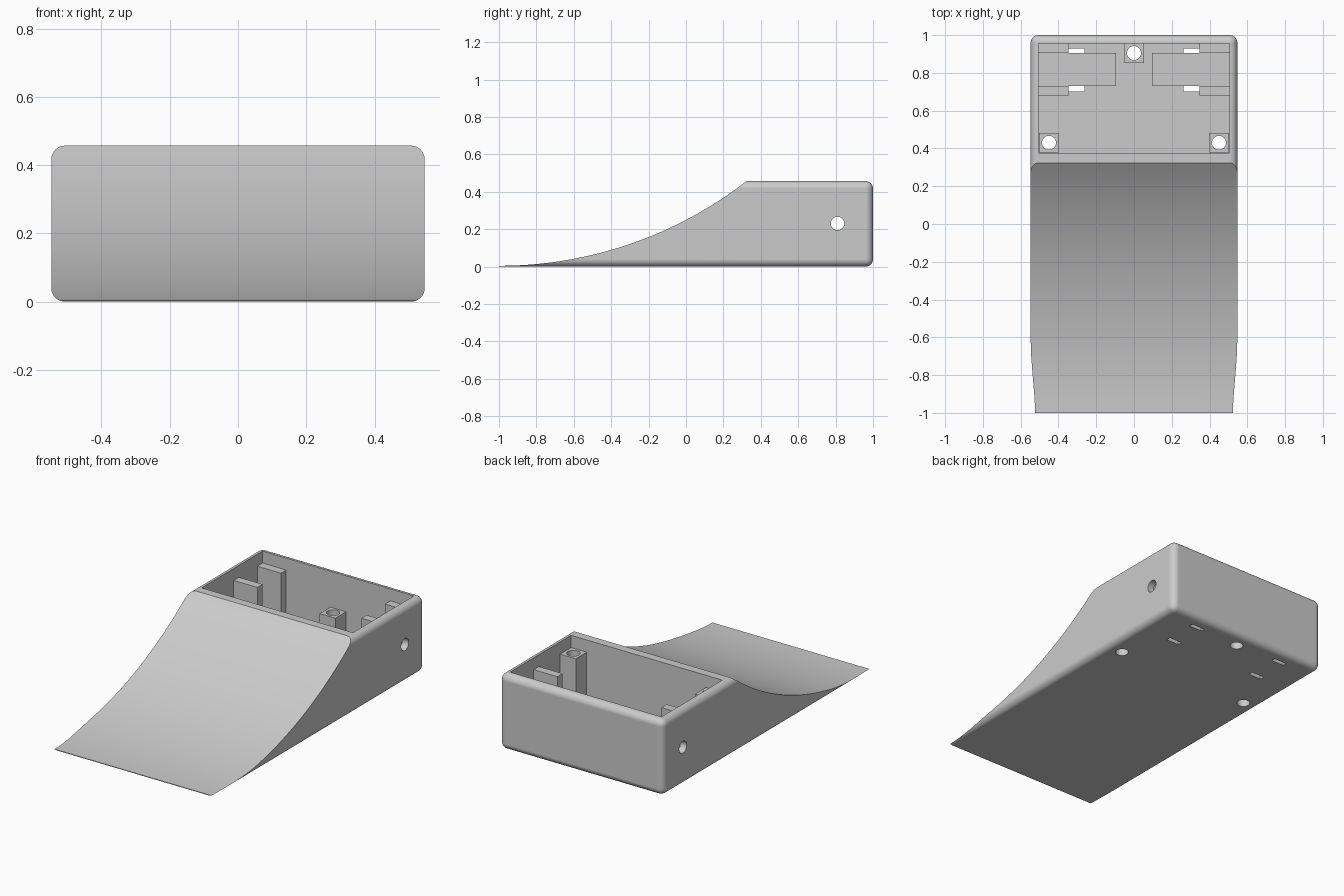
import bpy
import bmesh
import math
from mathutils import Matrix, Vector

old = bpy.data.objects.get("Cube")
if old:
    bpy.data.objects.remove(old)

grey = bpy.data.materials.new("light grey plastic")
grey.use_nodes = True
colour = (0.6, 0.6, 0.6, 1)
grey.diffuse_color = colour
grey.node_tree.nodes["Principled BSDF"].inputs["Base Color"].default_value = colour

WIDTH, HEIGHT, FILLET = 0.547, 0.457, 0.04
INNER_X, INNER_FRONT, INNER_BACK, FLOOR = 0.505, 0.375, 0.955, 0.045
EMBED = 0.01  # how far inner parts sink into walls and floor


def finish(name, bm):
    bmesh.ops.recalc_face_normals(bm, faces=bm.faces)
    mesh = bpy.data.meshes.new(name)
    bm.to_mesh(mesh)
    bm.free()
    mesh.materials.append(grey)
    obj = bpy.data.objects.new(name, mesh)
    bpy.context.collection.objects.link(obj)
    return obj


def box(name, x, y, z, fillet=0):
    bm = bmesh.new()
    bmesh.ops.create_cube(bm, size=1)
    for v in bm.verts:
        v.co = Vector([(r[0] + r[1]) / 2 + c * (r[1] - r[0])
                       for r, c in zip((x, y, z), v.co)])
    if fillet:
        bmesh.ops.bevel(bm, geom=bm.edges[:], offset=fillet, segments=8,
                        profile=0.5, affect='EDGES')
    return finish(name, bm)


def cylinder(name, centre, radius, length, axis='Z'):
    bm = bmesh.new()
    turn = Matrix.Rotation(math.pi / 2, 4, 'Y') if axis == 'X' else Matrix()
    bmesh.ops.create_cone(bm, cap_ends=True, segments=32, radius1=radius,
                          radius2=radius, depth=length,
                          matrix=Matrix.Translation(centre) @ turn)
    return finish(name, bm)


def select(obj):
    bpy.ops.object.select_all(action='DESELECT')
    obj.select_set(True)
    bpy.context.view_layer.objects.active = obj


def cut(obj, cutter):
    cutter.hide_render = True
    select(obj)
    mod = obj.modifiers.new("cut", 'BOOLEAN')
    mod.operation = 'DIFFERENCE'
    mod.solver = 'EXACT'
    mod.object = cutter
    bpy.ops.object.modifier_apply(modifier=mod.name)
    bpy.data.objects.remove(cutter)


def smooth(obj):
    select(obj)
    bpy.ops.object.shade_smooth_by_angle(angle=math.radians(30))


def ramp_cutter():
    # Everything above a concave arc and ahead of the thin front lip
    radius, lip, steps = 2.16, 0.004, 40
    end = math.asin(1.4 / radius)
    pts = [(-1 + radius * math.sin(end * i / steps),
            lip + radius * (1 - math.cos(end * i / steps)))
           for i in range(steps + 1)]
    pts += [(pts[-1][0], 0.7), (-1.5, 0.7), (-1.5, -0.1), (-1, -0.1)]
    bm = bmesh.new()
    face = bm.faces.new([bm.verts.new((-0.8, y, z)) for y, z in pts])
    new = bmesh.ops.extrude_face_region(bm, geom=[face])["geom"]
    bmesh.ops.translate(bm, vec=(1.6, 0, 0),
                        verts=[g for g in new if isinstance(g, bmesh.types.BMVert)])
    return finish("ramp_cutter", bm)


# Rounded housing with a swept ramp and an open compartment
body = box("ramp_housing", (-WIDTH, WIDTH), (-1.3, 1), (0, HEIGHT), FILLET)
cut(body, ramp_cutter())
cut(body, box("compartment_cutter", (-INNER_X, INNER_X),
              (INNER_FRONT, INNER_BACK), (FLOOR, 0.8)))

# Cable hole through both side walls
cut(body, cylinder("side_hole_cutter", (0, 0.81, 0.23), 0.036, 2, 'X'))

# Screw posts with holes running through the floor
corner = 0.45
posts = [("back_post", 0, 0.905, 0.24),
         ("left_front_post", corner, 0.43, 0.385),
         ("right_front_post", -corner, 0.43, 0.385)]
base = FLOOR - EMBED
for name, x, y, top in posts:
    half = 0.052
    x0, x1 = x - half, x + half
    y0, y1 = y - half, y + half
    post = box(name, (x0, x1), (y0, y1), (base, top))
    for obj in (post, body):
        cut(obj, cylinder("screw_cutter", (x, y, 0.2), 0.037, 1))
    smooth(post)

# Holder brackets, tray and floor slots on each side
for side, sign in (("left", 1), ("right", -1)):
    def span(a, b):
        return tuple(sorted((a * sign, b * sign)))

    wall = INNER_X + EMBED
    box(side + "_back_bracket", span(0.347, wall),
        (0.905, INNER_BACK + EMBED), (base, 0.385))
    box(side + "_front_bracket", span(0.347, wall), (0.68, 0.73), (base, 0.385))
    box(side + "_tray", span(0.095, wall), (0.73, 0.905), (base, 0.09))
    for y in ((0.905, 0.93), (0.702, 0.73)):
        cut(body, box("slot_cutter", span(0.262, 0.347), y, (-0.1, 0.2)))

smooth(body)
weighted = body.modifiers.new("clean shading", 'WEIGHTED_NORMAL')
weighted.keep_sharp = True
